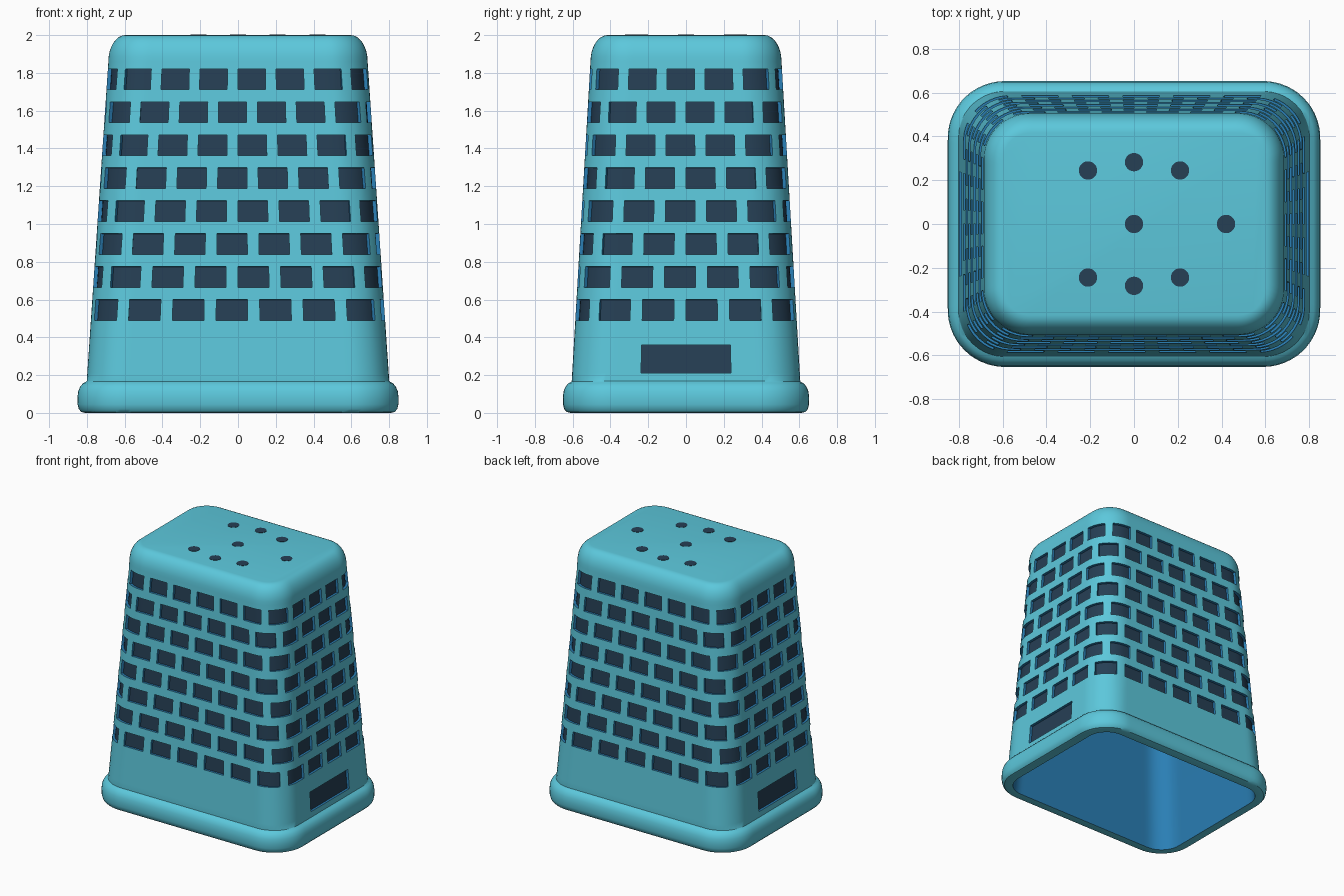
import bpy, bmesh, math
from mathutils import Vector

if "Cube" in bpy.data.objects:
    bpy.data.objects.remove(bpy.data.objects["Cube"])


def material(name, rgb):
    m = bpy.data.materials.new(name)
    m.diffuse_color = (*rgb, 1)
    m.use_nodes = True
    m.node_tree.nodes["Principled BSDF"].inputs["Base Color"].default_value = m.diffuse_color
    return m


TEAL = material("teal plastic", (0.107, 0.578, 0.716))
NAVY = material("dark navy opening", (0.019, 0.05, 0.09))
BLUE = material("blue inside", (0.023, 0.212, 0.462))

PITCHES = 22          # openings around each row
# column positions in one pitch, matching the edges of both staggered rows
PHASES = (0, 0.11, 0.22, 0.36, 0.5, 0.61, 0.72, 0.86)
COLS = [k + p for k in range(PITCHES) for p in PHASES]


def ring(hx, hy, r, z):
    """Rounded rectangle, counter-clockwise from the front centre."""
    a, b, arc = hx - r, hy - r, r * math.pi / 2
    pts = []
    for c in COLS:
        q = 4 * c / PITCHES
        k = int(q)
        u = q - k
        if k % 2:
            u = 1 - u
        d = u * (a + arc + b)
        if d < a:
            x, y = d, -hy
        elif d < a + arc:
            t = (d - a) / r
            x, y = a + r * math.sin(t), -b - r * math.cos(t)
        else:
            x, y = hx, -(b - (d - a - arc))
        pts.append((x if k < 2 else -x, y if k in (0, 3) else -y, z))
    return pts


def wall(z, inset=0.0):
    return (0.812 - 0.0676 * z - inset, 0.615 - 0.0588 * z - inset, 0.21 - inset, z)


def loft(bm, profile):
    rings = [[bm.verts.new(p) for p in ring(*s)] for s in profile]
    n = len(COLS)
    bands = []
    for lo, hi in zip(rings, rings[1:]):
        bands.append([bm.faces.new((lo[i], lo[(i + 1) % n], hi[(i + 1) % n], hi[i]))
                      for i in range(n)])
    return rings, bands


def finish(bm, name, mats):
    me = bpy.data.meshes.new(name)
    bm.normal_update()
    bm.to_mesh(me)
    bm.free()
    for m in mats:
        me.materials.append(m)
    for p in me.polygons:
        p.use_smooth = True
    me.set_sharp_from_angle(angle=math.radians(35))
    ob = bpy.data.objects.new(name, me)
    bpy.context.collection.objects.link(ob)
    return ob


# basket shell: rolled rim, tapering wall, rounded closed end
profile = [wall(0.0, 0.05)]
for out, z in ((-0.025, 0), (-0.005, 0.005), (0.008, 0.02), (0.014, 0.045), (0.015, 0.08),
               (0.011, 0.115), (0.0, 0.14), (-0.015, 0.157), (-0.032, 0.166)):
    profile.append((0.835 + out, 0.637 + out, 0.245 + out, z))
profile.append(wall(0.168))
slot_band = len(profile)
profile += [wall(0.21), wall(0.36)]
row_bands = []
for i in range(8):
    z = 0.545 + 0.1745 * i
    row_bands.append(len(profile))
    profile += [wall(z - 0.055), wall(z + 0.055)]
for i in range(9):
    t = i / 8 * math.pi / 2
    hx, hy, r, _ = wall(1.86)
    d = 0.09 * (1 - math.cos(t))
    profile.append((hx - d, hy - d, r - d, 1.86 + 0.14 * math.sin(t)))

bm = bmesh.new()
rings, bands = loft(bm, profile)
bm.faces.new(rings[-1])
bm.normal_update()

# staggered openings and the two hand slots
pits = []
for j, band in enumerate(row_bands):
    for c, f in zip(COLS, bands[band]):
        ph = c % 1 + 0.01
        if (ph > 0.5 or ph < 0.22) if j % 2 == 0 else ph < 0.72:
            pits.append(f)
for c, f in zip(COLS, bands[slot_band]):
    if 4.5 <= (c + 0.01) % 11 < 6.5:
        pits.append(f)
new = bmesh.ops.extrude_face_region(bm, geom=pits)["geom"]
floor = {g for g in new if isinstance(g, bmesh.types.BMFace)}
bmesh.ops.delete(bm, geom=[f for f in pits if f.is_valid], context="FACES_ONLY")
bm.normal_update()
moves = {}
for v in {v for f in floor for v in f.verts}:
    n = sum((f.normal for f in v.link_faces if f in floor), Vector())
    moves[v] = n.normalized() * -0.02
    for f in v.link_faces:
        f.material_index = 1 if f in floor else 2
for v, m in moves.items():
    v.co += m
finish(bm, "basket_shell", (TEAL, NAVY, BLUE))

# inner lining, facing inwards
bm = bmesh.new()
rings, _ = loft(bm, [wall(1.93, 0.14), wall(1.91, 0.09), wall(1.84, 0.055),
                     wall(1.0, 0.05), wall(0.0, 0.05)])
bm.faces.new(rings[0][::-1])
finish(bm, "inner_lining", (BLUE,))

# drain holes on the closed end
spots = [(0, 0)] + [(0.42 * math.cos(math.radians(a)), 0.282 * math.sin(math.radians(a)))
                    for a in (0, 60, 90, 120, 240, 270, 300)]
for i, (x, y) in enumerate(spots):
    bm = bmesh.new()
    bmesh.ops.create_cone(bm, cap_ends=True, segments=24, radius1=0.042, radius2=0.042, depth=0.006)
    bmesh.ops.translate(bm, verts=bm.verts, vec=(x, y, 1.999))
    finish(bm, f"drain_hole_{i + 1}", (NAVY,))
